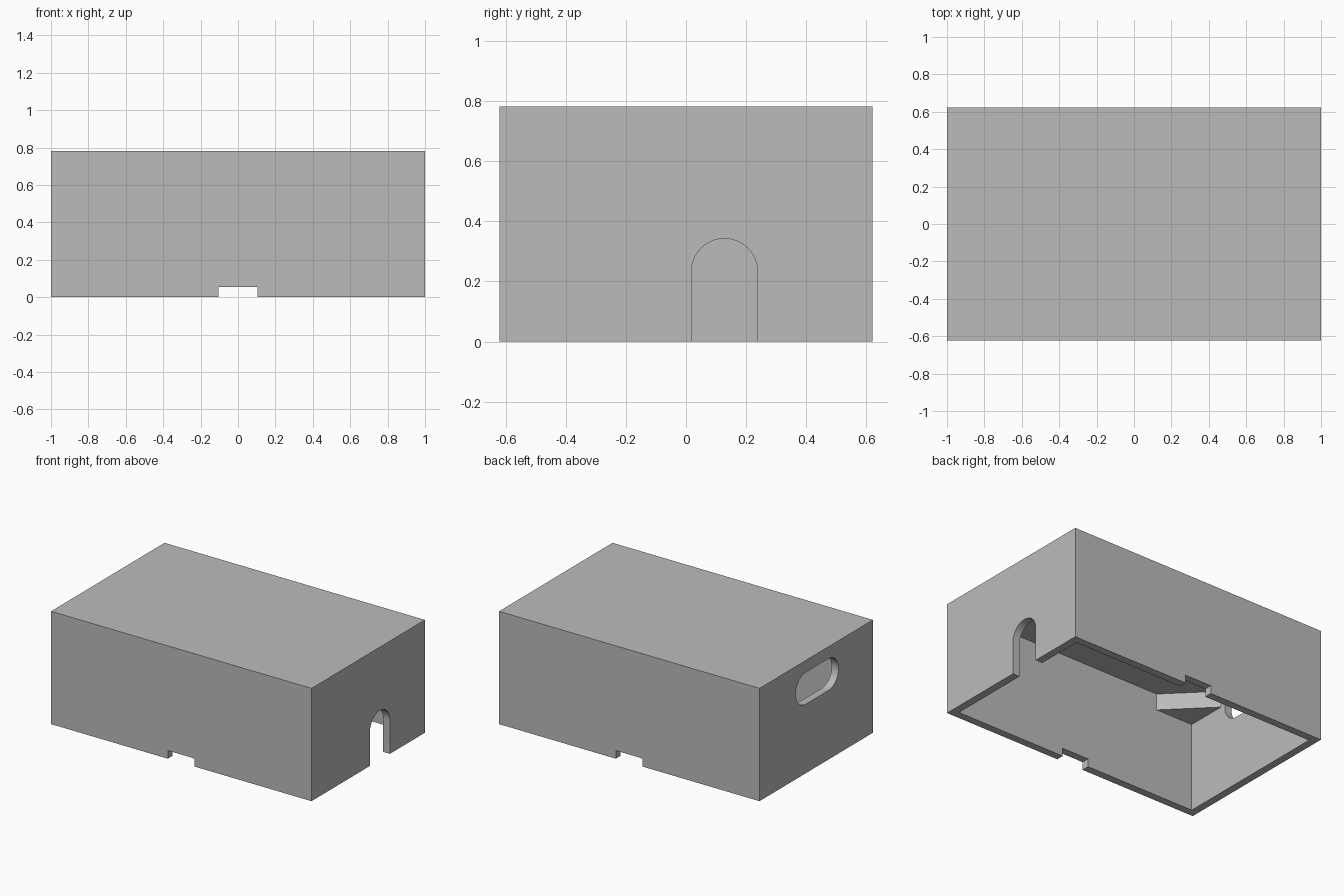
import bpy
import bmesh
from math import pi, sin, cos, radians
from mathutils import Vector

if "Cube" in bpy.data.objects:
    bpy.data.objects.remove(bpy.data.objects["Cube"], do_unlink=True)

grey = bpy.data.materials.new("plain grey")
grey.use_nodes = True
grey.diffuse_color = (0.5, 0.5, 0.5, 1)
grey.node_tree.nodes["Principled BSDF"].inputs["Base Color"].default_value = (0.5, 0.5, 0.5, 1)

HX, HY, H, WALL = 1.0, 0.622, 0.783, 0.053
IX, IY, CEIL = HX - WALL, HY - WALL, H - WALL


def prism(name, points, depth):
    """Extrude a closed outline of 3D points along the depth vector."""
    bm = bmesh.new()
    face = bm.faces.new([bm.verts.new(p) for p in points])
    ext = bmesh.ops.extrude_face_region(bm, geom=[face])
    moved = [g for g in ext["geom"] if isinstance(g, bmesh.types.BMVert)]
    bmesh.ops.translate(bm, verts=moved, vec=Vector(depth))
    bmesh.ops.recalc_face_normals(bm, faces=bm.faces)
    mesh = bpy.data.meshes.new(name)
    bm.to_mesh(mesh)
    bm.free()
    mesh.materials.append(grey)
    obj = bpy.data.objects.new(name, mesh)
    bpy.context.collection.objects.link(obj)
    return obj


def box(name, hx, hy, z0, z1):
    corners = [(-hx, -hy, z0), (hx, -hy, z0), (hx, hy, z0), (-hx, hy, z0)]
    return prism(name, corners, (0, 0, z1 - z0))


def arc(x, y, z, r, start, end, steps=24):
    """Points of an arc in the side plane."""
    angles = [start + (end - start) * i / steps for i in range(steps + 1)]
    return [(x, y + r * cos(a), z + r * sin(a)) for a in angles]


def cut(target, cutter):
    cutter.hide_render = True
    mod = target.modifiers.new("cut", "BOOLEAN")
    mod.operation = "DIFFERENCE"
    mod.solver = "EXACT"
    mod.object = cutter
    bpy.context.view_layer.objects.active = target
    bpy.ops.object.modifier_apply(modifier=mod.name)
    bpy.data.objects.remove(cutter, do_unlink=True)


# Open-bottomed shell
shell = box("cover_shell", HX, HY, 0, H)
cut(shell, box("cavity_cutter", IX, IY, -0.1, CEIL))

# Notches through the front and back walls
cut(shell, box("notch_cutter", 0.103, 1, -0.1, 0.056))

# Arched doorway in one end wall
R = 0.11
arch = arc(0.9, 0.128, 0.233, R, 0, pi)
arch += [(0.9, 0.128 - R, -0.1), (0.9, 0.128 + R, -0.1)]
cut(shell, prism("arch_cutter", arch, (0.2, 0, 0)))

# Rounded slot in the opposite end wall
slot = arc(-1.1, 0.115, 0.59, R, -pi / 2, pi / 2)
slot += arc(-1.1, -0.135, 0.59, R, pi / 2, 3 * pi / 2)
cut(shell, prism("slot_cutter", slot, (0.2, 0, 0)))

bpy.ops.object.select_all(action="DESELECT")
shell.select_set(True)
bpy.context.view_layer.objects.active = shell
bpy.ops.object.shade_smooth_by_angle(angle=radians(30))

# Triangular braces under the ceiling, one per corner
LEG, Z = 0.285, 0.616
for sx, side in ((1, "left"), (-1, "right")):
    for sy, end in ((-1, "front"), (1, "back")):
        outline = [(sx * IX, sy * IY, Z), (sx * (IX - LEG), sy * IY, Z),
                   (sx * IX, sy * (IY - LEG), Z)]
        prism(f"corner_brace_{end}_{side}", outline, (0, 0, CEIL - Z))
